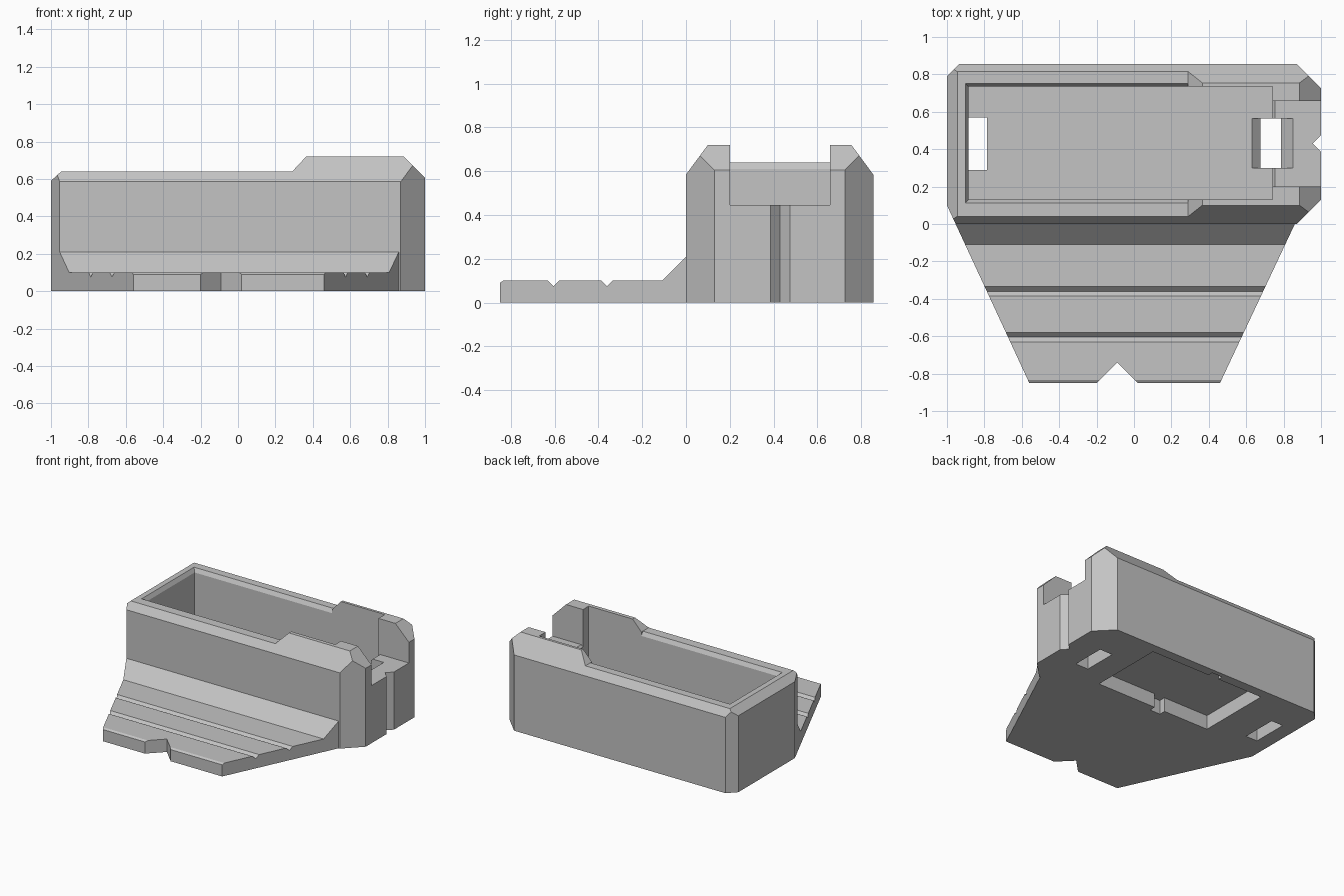
import bpy, bmesh
from mathutils import Vector

cube = bpy.data.objects.get("Cube")
if cube:
    bpy.data.objects.remove(cube, do_unlink=True)

grey = bpy.data.materials.new("plain_grey")
grey.use_nodes = True
grey.diffuse_color = (0.55, 0.55, 0.55, 1)
grey.node_tree.nodes["Principled BSDF"].inputs["Base Color"].default_value = (0.55, 0.55, 0.55, 1)


def prism(name, outline, axis, lo, hi):
    """Extrude a 2D outline along one axis; the outline uses the other two in order."""
    def place(p, d):
        c = list(p)
        c.insert("xyz".index(axis), d)
        return Vector(c)
    bm = bmesh.new()
    face = bm.faces.new([bm.verts.new(place(p, lo)) for p in outline])
    step = place((0, 0), hi - lo)
    new = bmesh.ops.extrude_face_region(bm, geom=[face])["geom"]
    bmesh.ops.translate(bm, vec=step, verts=[g for g in new if isinstance(g, bmesh.types.BMVert)])
    bmesh.ops.recalc_face_normals(bm, faces=bm.faces[:])
    mesh = bpy.data.meshes.new(name)
    bm.to_mesh(mesh)
    bm.free()
    mesh.materials.append(grey)
    obj = bpy.data.objects.new(name, mesh)
    bpy.context.collection.objects.link(obj)
    return obj


def rect(x0, x1, y0, y1):
    return [(x0, y0), (x1, y0), (x1, y1), (x0, y1)]


def combine(target, cutter, operation="DIFFERENCE"):
    mod = target.modifiers.new("cut", "BOOLEAN")
    mod.operation = operation
    mod.solver = "EXACT"
    mod.object = cutter
    bpy.context.view_layer.objects.active = target
    bpy.ops.object.modifier_apply(modifier=mod.name)
    bpy.data.objects.remove(cutter, do_unlink=True)


# Cross-section: grooved apron, sloped foot, wall and bevelled shoulders
section = [(-0.85, 0), (-0.85, 0.09), (-0.835, 0.1)]
for y in (-0.605, -0.36):
    section += [(y - 0.025, 0.1), (y, 0.075), (y + 0.025, 0.1)]
section += [(-0.11, 0.1), (0, 0.21), (0, 0.585), (0.1, 0.72),
            (0.755, 0.72), (0.855, 0.585), (0.855, 0)]
body = prism("holder_body", section, "x", -1.2, 1.2)

# Long side silhouette with the raised end
side = [(-1, -0.1), (-1, 0.59), (-0.945, 0.64), (0.29, 0.64), (0.365, 0.72),
        (0.885, 0.72), (1, 0.605), (1, -0.1)]
combine(body, prism("side_shape", side, "y", -1.2, 1.2), "INTERSECT")

# Plan outline with tapered apron, chamfered corners and V notches
plan = [(-1, 0.1), (-0.56, -0.9 + 0.05), (-0.2, -0.85), (-0.09, -0.74), (0.02, -0.85),
        (0.46, -0.85), (0.86, 0), (0.87, 0), (1, 0.13), (1, 0.385), (0.955, 0.43),
        (1, 0.475), (1, 0.725), (0.87, 0.855), (-0.935, 0.855), (-1, 0.79)]
combine(body, prism("plan_shape", plan, "z", -0.2, 1), "INTERSECT")

# Main compartment
combine(body, prism("compartment", rect(-0.885, 0.74, 0.13, 0.735), "z", 0.16, 1.2))

# Small inner bevel around the low rim
rim = prism("rim_bevel", rect(-0.905, 0.29, 0.11, 0.755), "z", 0.61, 0.645)
for v in rim.data.vertices:
    if v.co.z < 0.62:
        v.co.y += 0.02 if v.co.y < 0.4 else -0.02
        v.co.x += 0.02 if v.co.x < 0 else 0
combine(body, rim)

# Opening in the raised end wall, with a small inner chamfer
opening = [(0.7, 0.43), (0.74, 0.43), (0.755, 0.445), (1.1, 0.445), (1.1, 1), (0.7, 1)]
combine(body, prism("end_opening", opening, "y", 0.2, 0.657))

# Through slots in the floor
combine(body, prism("plain_slot", rect(-0.885, -0.785, 0.29, 0.57), "z", -0.1, 0.4))
funnel = [(0.675, -0.1), (0.675, 0.115), (0.63, 0.16), (0.63, 1), (0.85, 1),
          (0.85, 0.445), (0.785, 0.38), (0.785, -0.1)]
combine(body, prism("funnel_slot", funnel, "y", 0.3, 0.565))

# Underside recess with a key notch on each long edge
recess = [(-0.51, 0.19), (-0.12, 0.19), (-0.12, 0.14), (-0.03, 0.14), (-0.03, 0.19), (0.48, 0.19),
          (0.48, 0.78), (-0.03, 0.78), (-0.03, 0.82), (-0.12, 0.82), (-0.12, 0.78), (-0.51, 0.78)]
combine(body, prism("underside_recess", recess, "z", -0.1, 0.11))

for poly in body.data.polygons:
    poly.use_smooth = False
